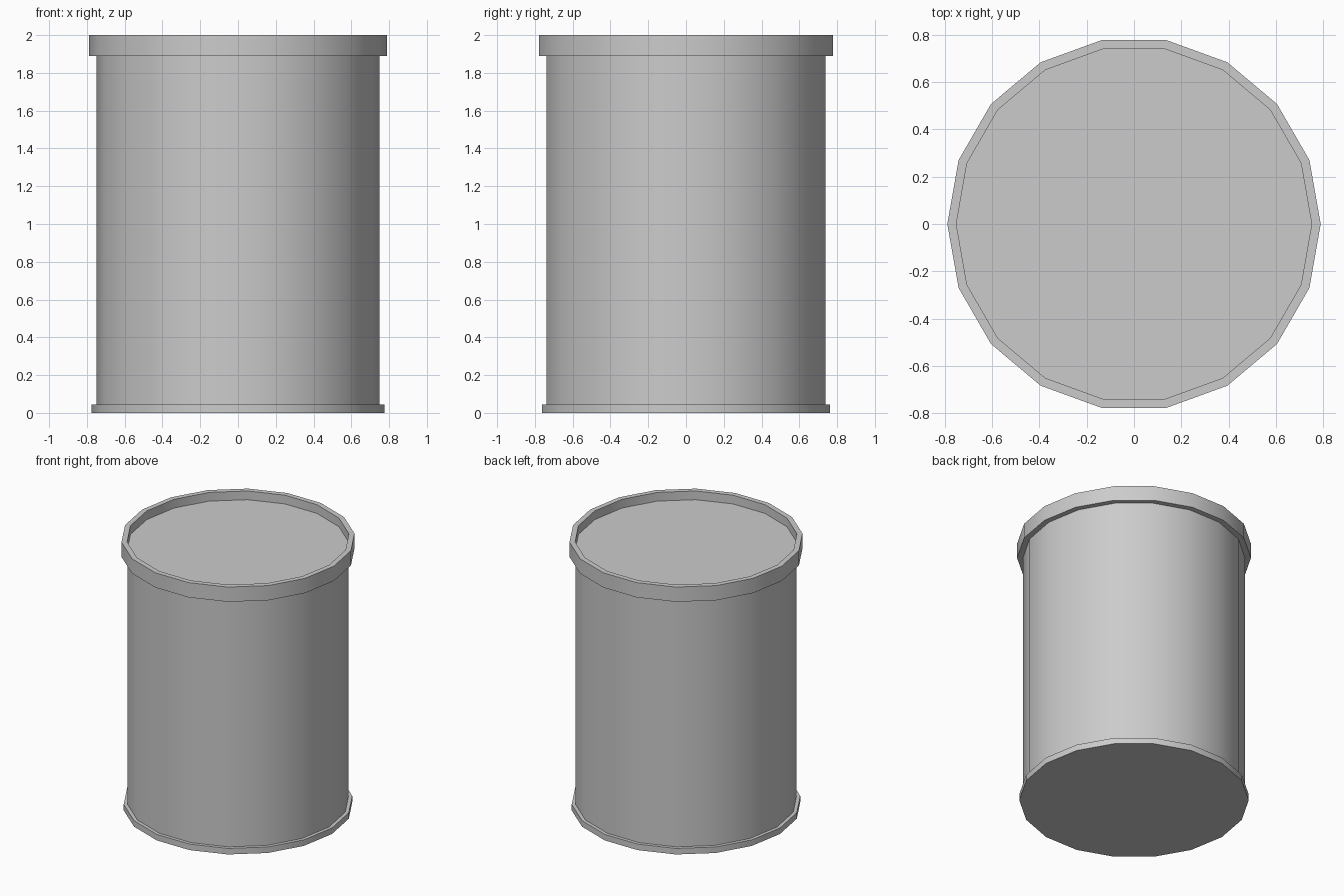
import bpy, bmesh, math

if "Cube" in bpy.data.objects:
    bpy.data.objects.remove(bpy.data.objects["Cube"])

SIDES = 18


def lathe(name, profile, cap_start=False, cap_end=False):
    """Sweep (radius, z) points around z, optionally closing either end."""
    bm = bmesh.new()
    rings = []
    for r, z in profile:
        rings.append([bm.verts.new((r * math.cos(2 * math.pi * i / SIDES),
                                    r * math.sin(2 * math.pi * i / SIDES), z))
                      for i in range(SIDES)])
    for a, b in zip(rings, rings[1:]):
        for i in range(SIDES):
            j = (i + 1) % SIDES
            bm.faces.new((a[i], a[j], b[j], b[i]))
    if cap_start:
        bm.faces.new(rings[0][::-1])
    if cap_end:
        bm.faces.new(rings[-1])
    for f in bm.faces:
        f.smooth = True
    mesh = bpy.data.meshes.new(name)
    bm.to_mesh(mesh)
    bm.free()
    mesh.set_sharp_from_angle(angle=math.radians(30))
    obj = bpy.data.objects.new(name, mesh)
    bpy.context.collection.objects.link(obj)
    return obj


# Base flange with closed underside
lathe("base_flange", [(0.775, 0), (0.775, 0.045), (0.75, 0.045)], cap_start=True)

# Straight drum wall
lathe("drum_wall", [(0.75, 0.045), (0.75, 1.89)])

# Top rim, stepping down inside to the recessed lid
lathe("rim_and_recessed_lid",
      [(0.75, 1.89), (0.79, 1.89), (0.79, 2.0), (0.752, 2.0), (0.752, 1.935)],
      cap_end=True)
